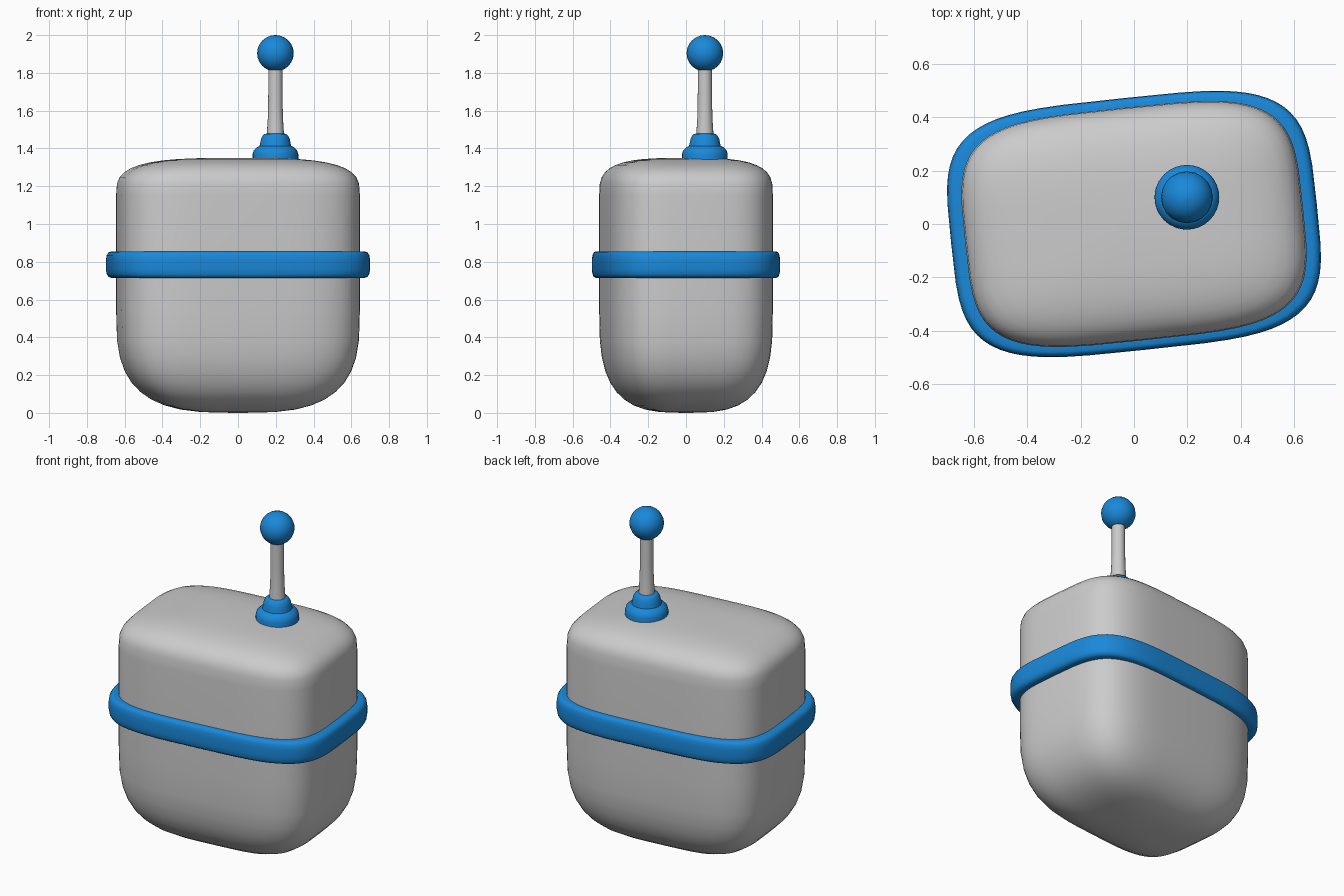
import bpy, bmesh
from math import sin, cos, pi, radians

if "Cube" in bpy.data.objects:
    bpy.data.objects.remove(bpy.data.objects["Cube"])

A, B, TURN = 0.635, 0.436, radians(6)   # half sizes and turn of the body outline

blue = bpy.data.materials.new("blue")
blue.diffuse_color = (0.01, 0.25, 0.70, 1)
blue.use_nodes = True
blue.node_tree.nodes["Principled BSDF"].inputs["Base Color"].default_value = blue.diffuse_color


def spow(v, e):
    return (abs(v) ** e) * (1 if v >= 0 else -1)


def squircle(s):
    """Point on the rounded body outline, scaled by s, for angle t."""
    def point(t):
        x, y = s * A * spow(cos(t), 0.5), s * B * spow(sin(t), 0.5)
        return x * cos(TURN) - y * sin(TURN), x * sin(TURN) + y * cos(TURN)
    return point


def circle(r, cx=0.198, cy=0.1):
    return lambda t: (cx + r * cos(t), cy + r * sin(t))


def loft(name, profile, section, n, mat=None, ring=False):
    """Skin a (size, z) profile; ring closes the profile on itself."""
    bm = bmesh.new()
    loops = []
    for s, z in profile:
        f = section(s)
        loops.append([bm.verts.new((*f(2 * pi * i / n), z)) for i in range(n)])
    pairs = list(zip(loops, loops[1:]))
    if ring:
        pairs.append((loops[-1], loops[0]))
    for lo, hi in pairs:
        for i in range(n):
            j = (i + 1) % n
            bm.faces.new((lo[i], lo[j], hi[j], hi[i]))
    if not ring:
        bm.faces.new(loops[0][::-1])
        bm.faces.new(loops[-1])
    bmesh.ops.recalc_face_normals(bm, faces=bm.faces[:])
    me = bpy.data.meshes.new(name)
    bm.to_mesh(me)
    bm.free()
    ob = bpy.data.objects.new(name, me)
    bpy.context.collection.objects.link(ob)
    if mat:
        me.materials.append(mat)
    bpy.ops.object.select_all(action='DESELECT')
    ob.select_set(True)
    bpy.context.view_layer.objects.active = ob
    bpy.ops.object.shade_smooth_by_angle(angle=radians(40))
    return ob


def dome(k, m, steps=10):
    """Quarter superellipse from rim (1, 0) towards the pole (0, 1)."""
    for i in range(steps):
        a = pi / 2 * i / steps
        yield cos(a) ** (2 / m), k * sin(a) ** (2 / m)
    yield 0.04, k


# body: deep soft bottom, tighter rounded top
bottom = [(s, 0.55 - d) for s, d in dome(0.55, 3.1)][::-1]
top = [(s, 1.15 + d) for s, d in dome(0.20, 3.3)]
loft("body", bottom + top, squircle, 64)

# band round the middle
half = [(0.98, 0.07), (1.04, 0.07), (1.063, 0.064), (1.077, 0.05), (1.083, 0.025)]
band = [(s, 0.785 - h) for s, h in half] + [(s, 0.785 + h) for s, h in half[::-1]]
loft("band", band, squircle, 64, blue, ring=True)

# stepped antenna base
loft("antenna_base", [(0.121, 1.335), (0.121, 1.37), (0.115, 1.39), (0.100, 1.405),
                      (0.084, 1.413), (0.080, 1.43), (0.076, 1.45), (0.067, 1.468),
                      (0.058, 1.477), (0.03, 1.48)], circle, 32, blue)

# antenna rod, flared at the foot
loft("antenna_rod", [(0.046, 1.46), (0.044, 1.50), (0.040, 1.56), (0.038, 1.65),
                     (0.037, 1.85)], circle, 20)

# antenna ball
ball = [(max(0.002, 0.097 * sin(pi * i / 12)), 1.904 - 0.096 * cos(pi * i / 12))
        for i in range(13)]
loft("antenna_ball", ball, circle, 20, blue)
